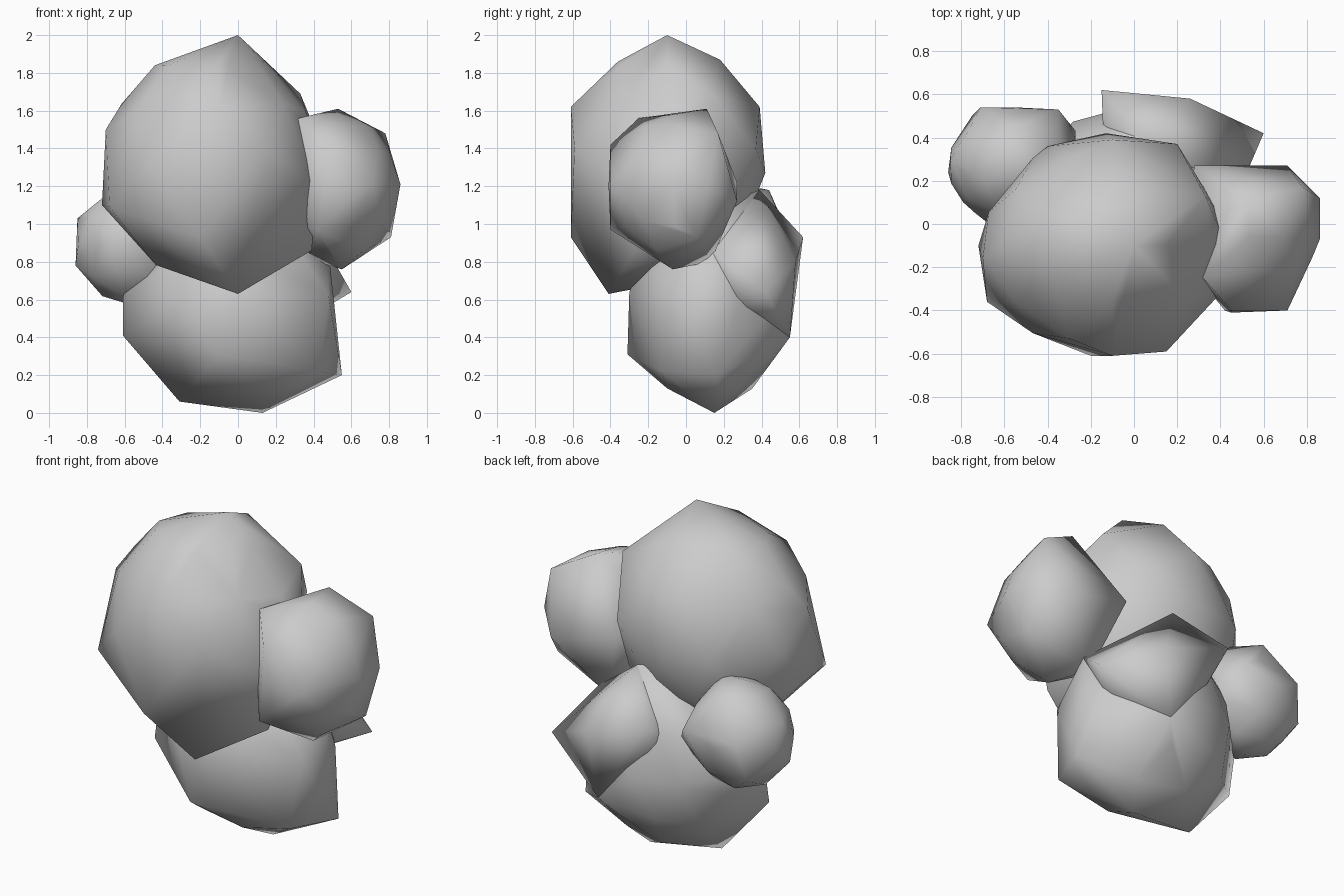
import bpy
import bmesh
from mathutils import Vector

# Remove the default object
default_cube = bpy.data.objects.get("Cube")
if default_cube:
    bpy.data.objects.remove(default_cube, do_unlink=True)

# Single stone colour
stone = bpy.data.materials.new("stone_grey")
stone.use_nodes = True
stone_colour = (0.6, 0.6, 0.6, 1)
stone.diffuse_color = stone_colour
stone.node_tree.nodes["Principled BSDF"].inputs["Base Color"].default_value = stone_colour


def make_boulder(name, centre, radii, corners):
    """Wrap a rounded core and a few protruding corners in one faceted skin."""
    bm = bmesh.new()
    bmesh.ops.create_icosphere(bm, subdivisions=2, radius=1)
    # Keep only the core's points, then add the corners
    bmesh.ops.delete(bm, geom=list(bm.edges) + list(bm.faces), context="EDGES_FACES")
    for vert in bm.verts:
        vert.co = Vector(centre) + Vector(c * r for c, r in zip(vert.co, radii))
    for corner in corners:
        bm.verts.new(corner)
    # Stretch one skin over all the points
    bmesh.ops.convex_hull(bm, input=list(bm.verts))
    buried = [vert for vert in bm.verts if not vert.link_faces]
    bmesh.ops.delete(bm, geom=buried, context="VERTS")
    bmesh.ops.recalc_face_normals(bm, faces=list(bm.faces))
    for face in bm.faces:
        face.smooth = True

    mesh = bpy.data.meshes.new(name)
    bm.to_mesh(mesh)
    bm.free()
    mesh.materials.append(stone)
    boulder = bpy.data.objects.new(name, mesh)
    bpy.context.scene.collection.objects.link(boulder)


# Large upper boulder
make_boulder(
    "upper_boulder", (-.14, -.1, 1.31), (.56, .5, .62),
    [
        # crown
        (0, -.1, 2), (-.44, -.12, 1.84), (-.06, .18, 1.87), (-.1, -.36, 1.86),
        # right flank
        (-.7, -.16, 1.5), (-.72, -.1, 1.1), (-.68, -.36, 1.09),
        # front
        (-.3, -.53, 1.67), (-.1, -.61, 1.62), (.15, -.59, 1.4), (-.2, -.61, .93),
        # underside
        (0, -.41, .63), (-.27, .1, .75), (.39, -.27, .86),
        # left flank
        (.42, -.3, 1.2), (.42, -.08, 1.47), (.33, .13, 1.69),
        # back
        (.2, .37, 1.4), (-.1, .39, 1.62), (-.13, .42, 1.27), (-.4, .36, 1.3),
    ])

# Broad boulder at the base
make_boulder(
    "base_boulder", (0, .15, .57), (.48, .4, .52),
    [
        # underside
        (.13, .15, 0), (-.31, .1, .06), (.55, .17, .2), (.1, -.1, .13),
        # front
        (-.1, -.31, .31), (0, -.3, .64), (-.05, -.22, .85), (.43, -.13, .22),
        # right flank
        (-.61, .08, .41), (-.61, .12, .62),
        # left flank and back
        (.48, -.08, .62), (.48, .14, .85), (.2, .55, .4), (.05, .39, 1.18),
    ])

# Ledge jutting from the back of the base
make_boulder(
    "base_ledge", (.15, .3, .72), (.3, .22, .25),
    [
        (.6, .42, .64), (.48, .14, .85), (.2, .55, .4), (-.15, .62, .93),
        (.26, .58, .8), (.05, .39, 1.18),
    ])

# Boulder on the left
make_boulder(
    "left_boulder", (.53, -.06, 1.19), (.31, .31, .39),
    [
        # crown
        (.53, .11, 1.61), (.32, -.25, 1.56), (.78, .17, 1.48),
        # outer side
        (.86, .12, 1.21), (.86, -.07, 1.21), (.81, .06, .93), (.71, -.4, 1.21),
        # underside and back
        (.55, -.07, .76), (.42, .13, .8), (.71, .27, 1.12), (.28, .27, 1.22),
        # front
        (.45, -.41, 1.2), (.45, -.4, 1.42), (.42, -.4, .97),
    ])

# Small boulder on the right
make_boulder(
    "right_boulder", (-.56, .27, .89), (.3, .27, .32),
    [
        # outer side
        (-.86, .24, .78), (-.85, .3, 1.03), (-.79, .1, .9), (-.67, 0, .9),
        # back
        (-.71, .54, .95), (-.75, .5, .73), (-.35, .53, .95), (-.27, .43, .85),
        # crown and underside
        (-.55, .44, 1.18), (-.42, .25, 1.2), (-.68, .25, .61), (-.53, .25, .58),
    ])
